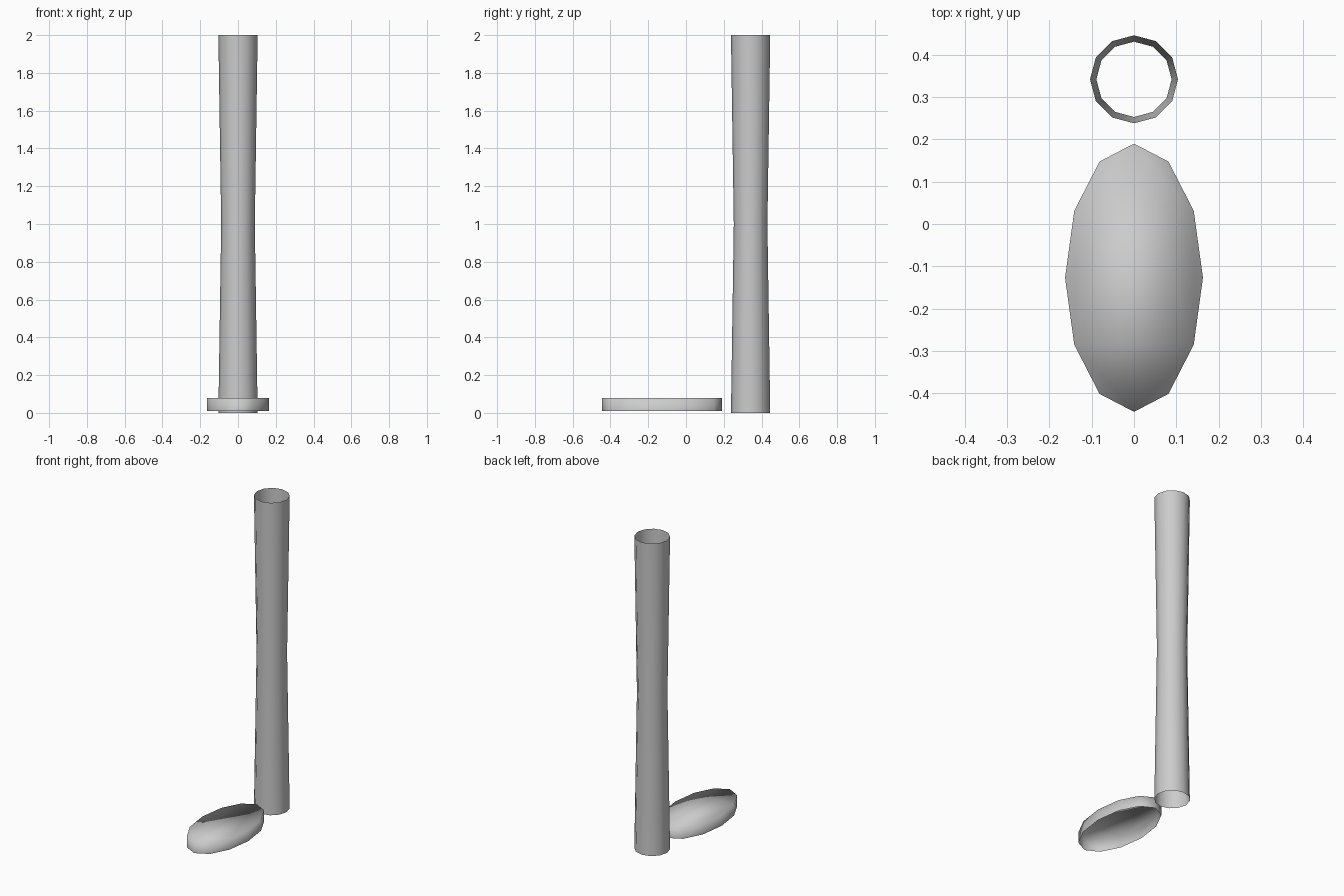
import bpy, bmesh
from math import sin, cos, tau

if "Cube" in bpy.data.objects:
    bpy.data.objects.remove(bpy.data.objects["Cube"])

SIDES = 12


def lofted(name, rings, center_y, cap_top=False):
    """Open shell through elliptical rings given as (z, radius_x, radius_y)."""
    bm = bmesh.new()
    loops = []
    for z, rx, ry in rings:
        loops.append([bm.verts.new((rx * cos(tau * i / SIDES),
                                    center_y + ry * sin(tau * i / SIDES), z))
                      for i in range(SIDES)])
    for low, high in zip(loops, loops[1:]):
        for i in range(SIDES):
            j = (i + 1) % SIDES
            bm.faces.new((low[i], low[j], high[j], high[i]))
    if cap_top:
        bm.faces.new(loops[-1])
    for f in bm.faces:
        f.smooth = True
    mesh = bpy.data.meshes.new(name)
    bm.to_mesh(mesh)
    bm.free()
    obj = bpy.data.objects.new(name, mesh)
    bpy.context.collection.objects.link(obj)
    return obj


# Tall open tube, pinched slightly at the waist
lofted("tube", [(0, 0.104, 0.104), (1, 0.089, 0.089), (2, 0.104, 0.104)], 0.342)

# Shallow oval lid, closed on top and open underneath
lofted("oval_lid", [(0.01, 0.163, 0.317), (0.08, 0.163, 0.317)], -0.127, cap_top=True)
